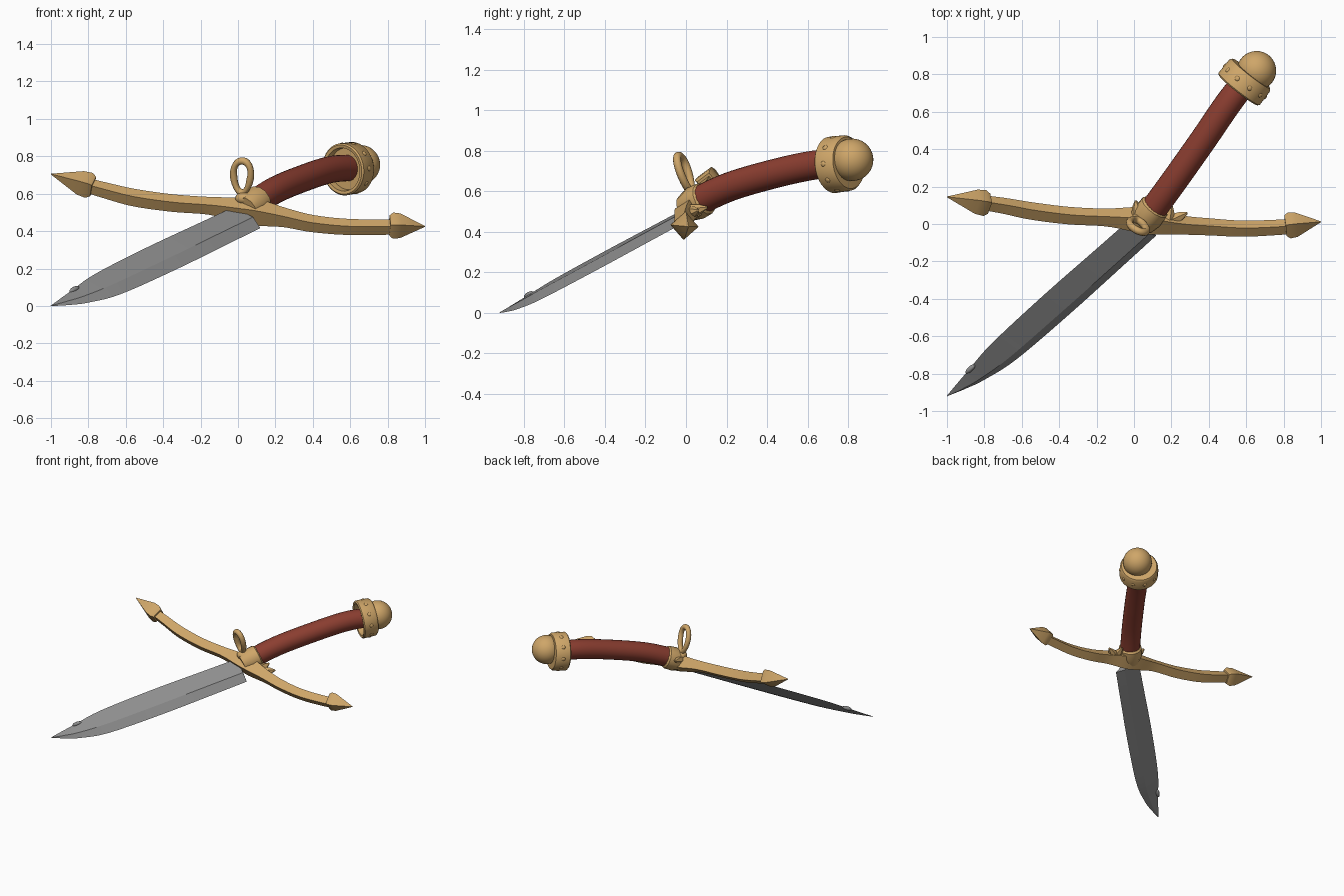
import bpy, bmesh, math
from mathutils import Vector, Matrix

cube = bpy.data.objects.get("Cube")
if cube:
    bpy.data.objects.remove(cube, do_unlink=True)


def material(name, rgb):
    m = bpy.data.materials.new(name)
    m.use_nodes = True
    m.diffuse_color = (*rgb, 1)
    bsdf = m.node_tree.nodes["Principled BSDF"]
    bsdf.inputs["Base Color"].default_value = (*rgb, 1)
    bsdf.inputs["Roughness"].default_value = 0.6
    return m


gold = material("warm gold", (0.62, 0.38, 0.14))
steel = material("grey steel", (0.27, 0.27, 0.27))
leather = material("red leather", (0.26, 0.048, 0.03))

# Frame of the tilted dagger: along the blade, across it, and out of its upper face
ALONG = Vector((0.70, 0.63, 0.34)).normalized()
ACROSS = Vector((0.71, -0.43, -0.57)).normalized()
FACE = ACROSS.cross(ALONG).normalized()
TIP = Vector((-1, -0.92, 0.0))


def finish(name, bm, mat, angle=35):
    bmesh.ops.remove_doubles(bm, verts=bm.verts, dist=0.0002)
    bmesh.ops.recalc_face_normals(bm, faces=bm.faces)
    me = bpy.data.meshes.new(name)
    bm.to_mesh(me)
    bm.free()
    me.materials.append(mat)
    ob = bpy.data.objects.new(name, me)
    bpy.context.collection.objects.link(ob)
    bpy.ops.object.select_all(action='DESELECT')
    ob.select_set(True)
    bpy.context.view_layer.objects.active = ob
    bpy.ops.object.shade_smooth_by_angle(angle=math.radians(angle))
    return ob


def loft(name, rings, mat, angle=35, closed=False):
    """Skin a row of equal rings, capping both ends unless closed."""
    bm = bmesh.new()
    rows = [[bm.verts.new(p) for p in ring] for ring in rings]
    n = len(rows[0])
    pairs = list(zip(rows, rows[1:]))
    if closed:
        pairs.append((rows[-1], rows[0]))
    for a, b in pairs:
        for i in range(n):
            j = (i + 1) % n
            bm.faces.new((a[i], a[j], b[j], b[i]))
    if not closed:
        bm.faces.new(rows[0])
        bm.faces.new(rows[-1])
    return finish(name, bm, mat, angle)


def smooth_path(points, steps=5):
    """Catmull-Rom curve through tuples of any length."""
    p = [points[0]] + points + [points[-1]]
    out = []
    for a, b, c, d in zip(p, p[1:], p[2:], p[3:]):
        for k in range(steps):
            t = k / steps
            out.append([0.5 * (2 * y + (z - x) * t + (2 * x - 5 * y + 4 * z - w) * t * t
                               + (3 * y - x - 3 * z + w) * t ** 3)
                        for x, y, z, w in zip(a, b, c, d)])
    return out + [list(points[-1])]


def tube(name, stations, mat, sides, up=FACE, angle=35):
    """Sweep a regular section; each station is x, y, z, radius."""
    rings = []
    for i, s in enumerate(stations):
        before, after = stations[max(i - 1, 0)], stations[min(i + 1, len(stations) - 1)]
        tangent = (Vector(after[:3]) - Vector(before[:3])).normalized()
        side = tangent.cross(up).normalized()
        top = side.cross(tangent)
        ring = []
        for k in range(sides):
            a = math.tau * (k + 0.5) / sides
            ring.append(Vector(s[:3]) + s[3] * (side * math.cos(a) + top * math.sin(a)))
        rings.append(ring)
    return loft(name, rings, mat, angle)


def revolve(name, profile, centre, axis, mat, sides=48):
    """Turn a radius, height profile about an axis."""
    turn = axis.to_track_quat('Z', 'Y')
    rings = []
    for r, h in profile:
        rings.append([centre + turn @ Vector((r * math.cos(a), r * math.sin(a), h))
                      for a in (math.tau * k / sides for k in range(sides))])
    return loft(name, rings, mat)


def ball(name, centre, scale, mat, axis=Vector((0, 0, 1)), u=16, v=10):
    bm = bmesh.new()
    m = (Matrix.Translation(centre) @ axis.to_track_quat('Z', 'Y').to_matrix().to_4x4()
         @ Matrix.Diagonal((*scale, 1)))
    bmesh.ops.create_uvsphere(bm, u_segments=u, v_segments=v, radius=1, matrix=m)
    return finish(name, bm, mat, 60)


# Blade: distance from tip, left edge, right edge, ridge height
blade_shape = [(0, -0.002, 0.002, 0.002), (0.1, -0.018, 0.05, 0.012), (0.2, -0.033, 0.088, 0.018),
               (0.4, -0.062, 0.13, 0.026), (0.8, -0.07, 0.143, 0.028),
               (1.2, -0.064, 0.142, 0.03), (1.46, -0.06, 0.14, 0.03)]
rings = []
for t, left, right, h in smooth_path(blade_shape):
    ridge = left + (right - left) * 0.68
    section = [(left, 0), (ridge, h), (right, 0), (ridge, -h * 0.6)]
    rings.append([TIP + ALONG * t + ACROSS * w + FACE * n for w, n in section])
loft("blade", rings, steel, 20)
ball("blade_tip_nick", Vector((-0.875, -0.775, 0.088)), (0.014, 0.015, 0.035), steel, ALONG)

# Swept crossguard with a square section
guard = [(-0.86, 0.122, 0.66, 0.038), (-0.7, 0.098, 0.615, 0.043), (-0.55, 0.07, 0.578, 0.047),
         (-0.35, 0.045, 0.55, 0.047), (-0.15, 0.035, 0.535, 0.048), (0.0, 0.025, 0.515, 0.066),
         (0.1, 0.015, 0.5, 0.072), (0.25, -0.005, 0.472, 0.052), (0.4, -0.015, 0.44, 0.046),
         (0.6, -0.025, 0.422, 0.043), (0.87, -0.012, 0.422, 0.04)]
tube("crossguard", smooth_path(guard), gold, 4)

# Arrow-shaped guard ends
for name, base, tip in (("right_guard_point", (-0.775, 0.108, 0.638), (-1, 0.145, 0.705)),
                        ("left_guard_point", (0.81, -0.01, 0.43), (1, 0.012, 0.425))):
    b, t = Vector(base), Vector(tip)
    shape = [(0, 0.055), (0.1, 0.07), (0.3, 0.066), (0.65, 0.034), (1, 0.002)]
    tube(name, [(*b.lerp(t, f), r) for f, r in shape], gold, 4)

# Handle and its collar
handle = [(0.06, 0.02, 0.53, 0.072), (0.2, 0.21, 0.62, 0.072), (0.37, 0.45, 0.69, 0.072),
          (0.5, 0.64, 0.73, 0.072), (0.6, 0.77, 0.738, 0.07)]
tube("handle", smooth_path(handle, 6), leather, 24)
tube("handle_collar", [(0.04, 0.0, 0.515, 0.07), (0.075, 0.045, 0.54, 0.086),
                       (0.11, 0.09, 0.563, 0.083), (0.118, 0.1, 0.568, 0.07)], gold, 12)

# Small worn prongs around the collar
for i, (base, tip) in enumerate((((0.02, 0.04, 0.55), (0.01, 0.125, 0.57)),
                                 ((0.18, 0.01, 0.5), (0.2, 0.105, 0.52)),
                                 ((0.2, 0.02, 0.49), (0.285, 0.06, 0.505)),
                                 ((0.08, 0.01, 0.53), (0.12, 0.05, 0.625)))):
    b, t = Vector(base), Vector(tip)
    tube(f"collar_prong_{i + 1}", [(*b, 0.035), (*b.lerp(t, 0.6), 0.025), (*t, 0.006)], gold, 6,
         Vector((0.3, 0.2, 0.9)))

# Upright finger loop, teardrop shaped
right_dir = Vector((0.9, -0.4, 0)).normalized()
up_dir = Vector((0.0, -0.33, 1)).normalized()
loop_normal = right_dir.cross(up_dir).normalized()
rings = []
for k in range(36):
    a = math.tau * k / 36
    taper = 0.82 + 0.18 * math.sin(a)
    out = right_dir * math.cos(a) * taper + up_dir * math.sin(a) * 1.5
    centre = Vector((0.022, -0.008, 0.69)) + out * 0.06
    out.normalize()
    rings.append([centre + 0.02 * (out * math.cos(b) + loop_normal * math.sin(b))
                  for b in (math.tau * j / 10 for j in range(10))])
loft("finger_loop", rings, gold, 50, closed=True)
ball("loop_foot", Vector((0.035, 0.02, 0.575)), (0.05, 0.045, 0.035), gold)

# Pommel: recessed band, studs and round cap
axis = Vector((0.61, 0.78, 0.1)).normalized()
band_centre = Vector((0.593, 0.762, 0.735))
band = [(0.05, -0.015), (0.112, -0.015), (0.116, -0.055), (0.132, -0.058), (0.14, -0.05),
        (0.138, 0.04), (0.128, 0.054), (0.05, 0.058)]
revolve("pommel_band", band, band_centre, axis, gold)
ball("pommel_cap", Vector((0.655, 0.82, 0.755)), (0.105, 0.105, 0.105), gold, axis, 32, 20)
turn = axis.to_track_quat('Z', 'Y')
for k in range(10):
    a = math.tau * k / 10
    out = turn @ Vector((math.cos(a), math.sin(a), 0))
    ball(f"band_stud_{k + 1}", band_centre + out * 0.138, (0.014, 0.014, 0.006), gold, out, 10, 6)
